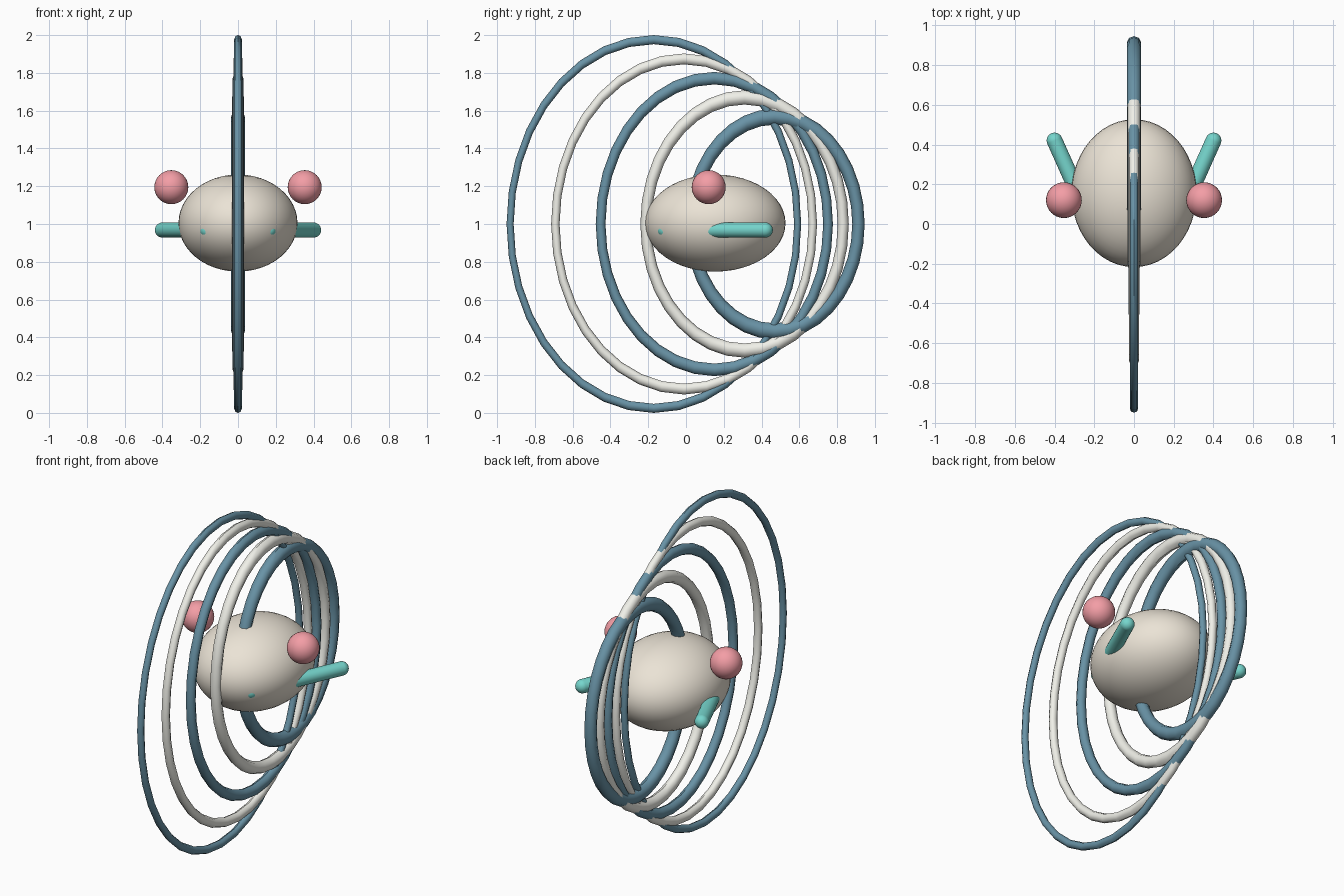
import bpy
from math import radians
from mathutils import Vector

if "Cube" in bpy.data.objects:
    bpy.data.objects.remove(bpy.data.objects["Cube"])


def material(name, rgb):
    m = bpy.data.materials.new(name)
    m.diffuse_color = (*rgb, 1)
    m.use_nodes = True
    m.node_tree.nodes["Principled BSDF"].inputs["Base Color"].default_value = m.diffuse_color
    return m


SHELL = material("cream", (0.83, 0.77, 0.67))
NAVY = material("navy", (0.14, 0.29, 0.38))
WHITE = material("off_white", (0.87, 0.87, 0.81))
RED = material("coral", (0.90, 0.34, 0.38))
TEAL = material("teal", (0.18, 0.67, 0.61))


def finish(name, mat):
    ob = bpy.context.object
    ob.name = name
    ob.data.materials.append(mat)
    bpy.ops.object.transform_apply(location=False, rotation=True, scale=True)
    bpy.ops.object.shade_smooth_by_angle(angle=radians(50))
    return ob


def ball(name, mat, loc, radii, seg=32, rings=16):
    bpy.ops.mesh.primitive_uv_sphere_add(segments=seg, ring_count=rings, radius=1, location=loc)
    bpy.context.object.scale = radii
    return finish(name, mat)


# Egg-shaped body
ball("body", SHELL, (0, 0.155, 1.005), (0.315, 0.372, 0.257), 48, 24)

# Five nested oval hoops, shrinking towards the back and thickening
for i in range(5):
    outer = 1.0 - 0.0975 * i
    tube = 0.024 + 0.0045 * i
    bpy.ops.mesh.primitive_torus_add(
        major_segments=36, minor_segments=8, major_radius=outer - tube, minor_radius=tube,
        location=(0, -0.17 + 0.16 * i, 1.0), rotation=(0, radians(90), 0))
    bpy.context.object.scale = (1, 0.78, 0.86)
    finish(f"hoop_{i + 1}", WHITE if i % 2 else NAVY)

# Side balls and slanted rods
for side, s in (("right", 1), ("left", -1)):
    ball(f"{side}_ball", RED, (s * 0.353, 0.12, 1.195), (0.09, 0.09, 0.09))

    r = 0.04
    a, b = Vector((s * 0.163, -0.11, 0.968)), Vector((s * 0.40, 0.42, 0.968))
    axis = b - a
    bpy.ops.mesh.primitive_cylinder_add(vertices=24, radius=r, depth=axis.length,
                                        end_fill_type='NOTHING', location=(a + b) / 2)
    bpy.context.object.rotation_euler = axis.to_track_quat('Z', 'Y').to_euler()
    finish(f"{side}_rod", TEAL)
    for n, p in (("front", a), ("back", b)):
        ball(f"{side}_rod_{n}_cap", TEAL, p, (r, r, r), 24, 12)
